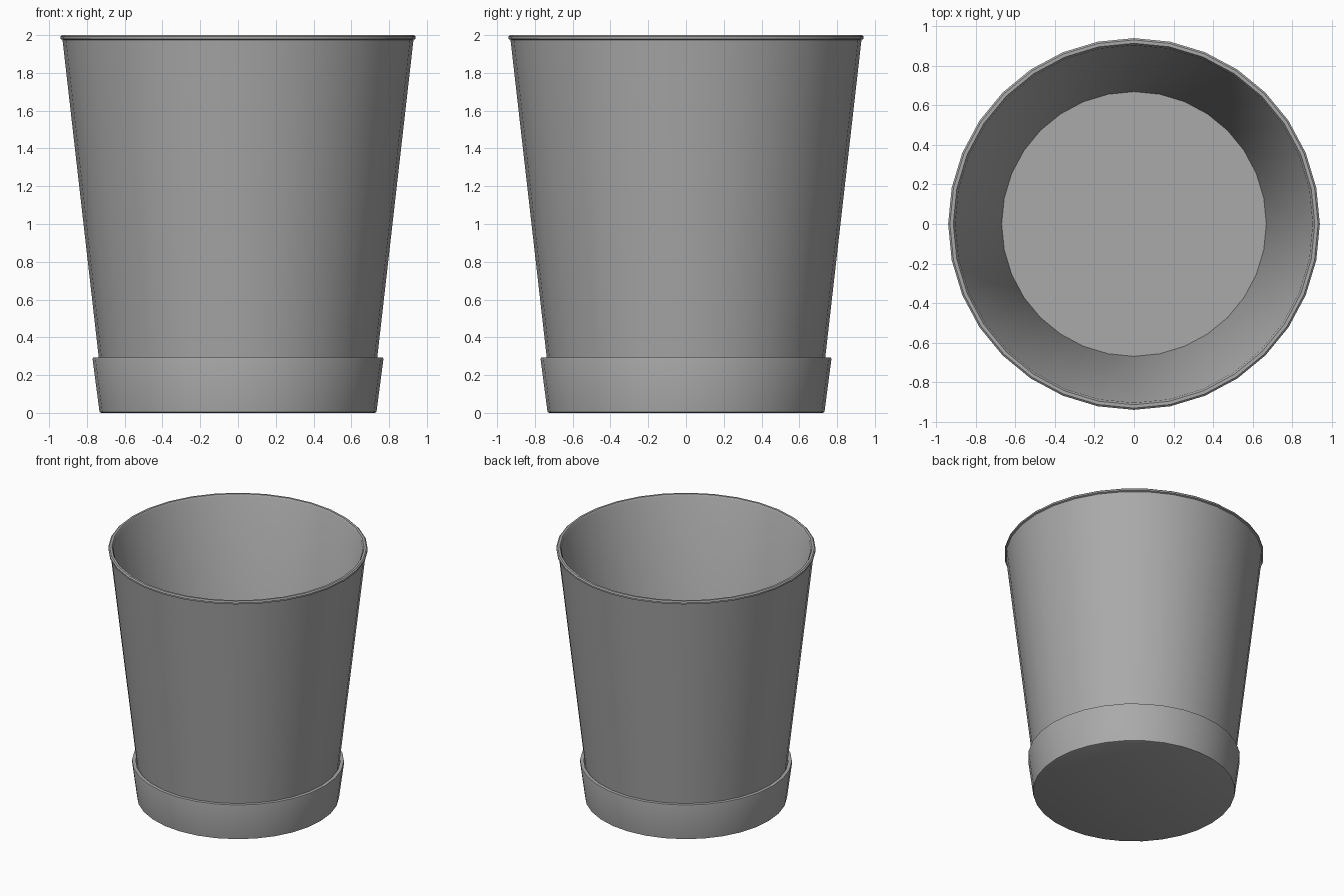
import bpy
import bmesh
from math import cos, sin, tau, radians

SIDES = 32

cube = bpy.data.objects.get("Cube")
if cube:
    bpy.data.objects.remove(cube, do_unlink=True)

grey = bpy.data.materials.new("plain grey")
grey.use_nodes = True
grey.diffuse_color = (0.4, 0.4, 0.4, 1)
grey.node_tree.nodes["Principled BSDF"].inputs["Base Color"].default_value = (0.4, 0.4, 0.4, 1)


def lathe(name, profile):
    """Revolve (radius, height) points, closing both ends with flat discs."""
    bm = bmesh.new()
    rings = [[bm.verts.new((r * cos(tau * i / SIDES), r * sin(tau * i / SIDES), z))
              for i in range(SIDES)] for r, z in profile]
    for low, high in zip(rings, rings[1:]):
        for i in range(SIDES):
            j = (i + 1) % SIDES
            bm.faces.new((low[i], low[j], high[j], high[i]))
    bm.faces.new(rings[0][::-1])
    bm.faces.new(rings[-1])
    mesh = bpy.data.meshes.new(name)
    bm.to_mesh(mesh)
    bm.free()
    mesh.materials.append(grey)
    obj = bpy.data.objects.new(name, mesh)
    bpy.context.collection.objects.link(obj)
    bpy.ops.object.select_all(action="DESELECT")
    obj.select_set(True)
    bpy.context.view_layer.objects.active = obj
    bpy.ops.object.shade_smooth_by_angle(angle=radians(30))
    return obj


# Tapered pot: outer wall, small rolled lip, inner wall, floor
lathe("pot", [(0.705, 0.01), (0.929, 1.975), (0.941, 1.98), (0.941, 1.992),
              (0.932, 2.0), (0.915, 2.0), (0.905, 1.985), (0.67, 0.03)])

# Close-fitting saucer around the foot
lathe("saucer", [(0.722, 0.0), (0.733, 0.004), (0.77, 0.285), (0.768, 0.293),
                 (0.742, 0.293), (0.71, 0.02)])
